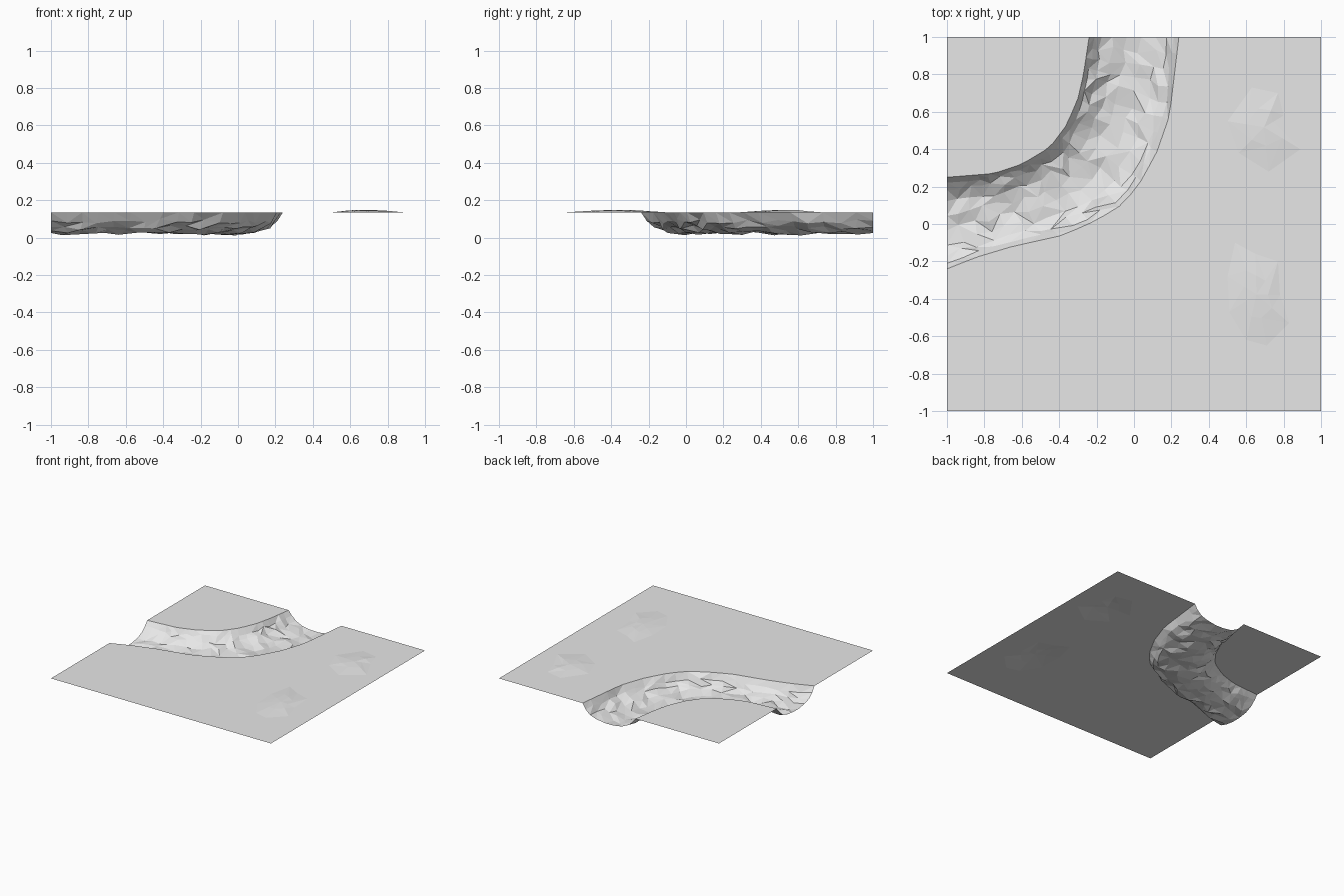
import bpy, bmesh, random
from mathutils import Vector

random.seed(4)
cube = bpy.data.objects.get("Cube")
if cube:
    bpy.data.objects.remove(cube)

GROUND = 0.135
ROWS = 22

ground_mat = bpy.data.materials.new("pale_grey_ground")
ground_mat.use_nodes = True
colour = (0.8, 0.8, 0.8, 1)
ground_mat.diffuse_color = colour
ground_mat.node_tree.nodes["Principled BSDF"].inputs["Base Color"].default_value = colour


def finish(name, bm):
    """Turn a bmesh into a flat shaded object facing upward."""
    for f in bm.faces:
        f.normal_update()
        if f.normal.z < 0:
            f.normal_flip()
    mesh = bpy.data.meshes.new(name)
    bm.to_mesh(mesh)
    bm.free()
    mesh.materials.append(ground_mat)
    obj = bpy.data.objects.new(name, mesh)
    bpy.context.collection.objects.link(obj)
    return obj


def resample(points, count):
    """Spread count + 1 points evenly along a polyline."""
    pts = [Vector(p) for p in points]
    lengths = [(b - a).length for a, b in zip(pts, pts[1:])]
    result = []
    for i in range(count + 1):
        d = sum(lengths) * i / count
        k = 0
        while k < len(lengths) - 1 and d > lengths[k]:
            d -= lengths[k]
            k += 1
        result.append(pts[k].lerp(pts[k + 1], min(1, d / lengths[k])))
    return result


# Banks of the curved channel, from the back edge round to the left edge
inner_bank = resample([(-.24, 1), (-.27, .8), (-.3, .67), (-.36, .53), (-.45, .41),
                       (-.6, .32), (-.75, .27), (-1, .25)], ROWS)
outer_bank = resample([(.24, 1), (.21, .75), (.19, .58), (.12, .38), (.02, .2), (-.07, .1),
                       (-.2, .02), (-.38, -.06), (-.65, -.12), (-.85, -.18), (-1, -.24)], ROWS)

# Channel bed: a rounded section swept between the banks, with rough facets
section = [(0, GROUND), (.06, .1), (.14, .065), (.26, .038), (.42, .026),
           (.58, .025), (.74, .037), (.86, .056), (.94, .09), (1, GROUND)]
bm = bmesh.new()
grid = []
for i, (a, b) in enumerate(zip(inner_bank, outer_bank)):
    row = []
    for t, z in section:
        p = a.lerp(b, t)
        if 0 < t < 1 and 0 < i < ROWS:
            rough = 0.016 if .1 < t < .9 else 0.007
            p += Vector((random.uniform(-rough, rough), random.uniform(-rough, rough)))
            z = max(.004, z + random.uniform(-.014, .01))
        row.append(bm.verts.new((p.x, p.y, z)))
    grid.append(row)
for r0, r1 in zip(grid, grid[1:]):
    for j in range(len(section) - 1):
        quad = [r0[j], r0[j + 1], r1[j + 1], r1[j]]
        k = random.randint(0, 1)
        quad = quad[k:] + quad[:k]
        bm.faces.new(quad[:3])
        bm.faces.new([quad[0], quad[2], quad[3]])
finish("channel_bed", bm)

# Low mounds on the right-hand ground
mound_rims = {
    "front_mound": [(.5, -.28), (.54, -.1), (.65, -.16), (.77, -.2), (.78, -.38),
                    (.83, -.53), (.71, -.65), (.6, -.62), (.51, -.47)],
    "back_mound": [(.56, .38), (.72, .28), (.89, .4), (.8, .58), (.77, .7),
                   (.63, .73), (.5, .55)],
}
for name, rim in mound_rims.items():
    bm = bmesh.new()
    centre = sum((Vector(p) for p in rim), Vector((0, 0))) / len(rim)
    low = [bm.verts.new((x, y, GROUND)) for x, y in rim]
    high = []
    for p in rim:
        q = centre.lerp(Vector(p), random.uniform(.4, .5))
        high.append(bm.verts.new((q.x, q.y, GROUND + random.uniform(.008, .012))))
    top = bm.verts.new((centre.x, centre.y, GROUND + .014))
    for i in range(len(rim)):
        j = (i + 1) % len(rim)
        bm.faces.new([low[i], low[j], high[j]])
        bm.faces.new([low[i], high[j], high[i]])
        bm.faces.new([high[i], high[j], top])
    finish(name, bm)


# Level ground on both sides of the channel, left open under the mounds
def flat_ground(name, outline, holes=()):
    bm = bmesh.new()
    edges = []
    for loop in [outline, *holes]:
        vs = [bm.verts.new((p[0], p[1], GROUND)) for p in loop]
        edges += [bm.edges.new((vs[i - 1], vs[i])) for i in range(len(vs))]
    bmesh.ops.triangle_fill(bm, use_beauty=True, use_dissolve=False,
                            edges=edges, normal=(0, 0, 1))
    finish(name, bm)


flat_ground("inner_ground", inner_bank + [(-1, 1)])
flat_ground("outer_ground", outer_bank + [(-1, -1), (1, -1), (1, 1)],
            mound_rims.values())
